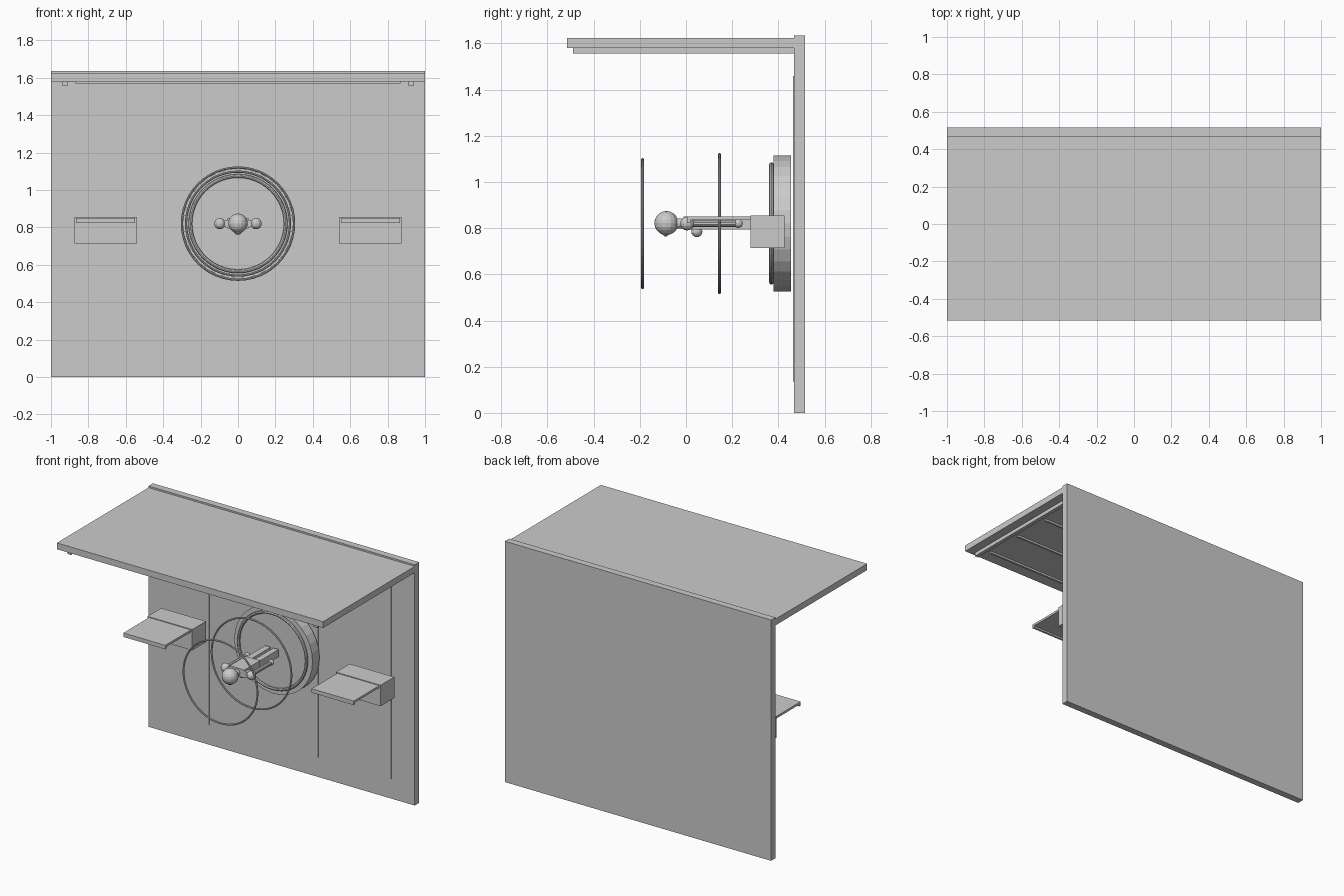
import bpy
from math import pi

if "Cube" in bpy.data.objects:
    bpy.data.objects.remove(bpy.data.objects["Cube"])


def box(name, x, y, z):
    """Box from (min, max) ranges."""
    bpy.ops.mesh.primitive_cube_add(size=1, location=[sum(r) / 2 for r in (x, y, z)])
    o = bpy.context.object
    o.name = name
    o.scale = [r[1] - r[0] for r in (x, y, z)]
    bpy.ops.object.transform_apply(location=False, rotation=False)
    return o


def ball(name, loc, r, seg=12, rings=8, scale=(1, 1, 1)):
    bpy.ops.mesh.primitive_uv_sphere_add(segments=seg, ring_count=rings, radius=r, location=loc)
    o = bpy.context.object
    o.name = name
    o.scale = scale
    return o


def tube(name, x, z, y0, y1, r, sides):
    """Cylinder along y."""
    bpy.ops.mesh.primitive_cylinder_add(vertices=sides, radius=r, depth=y1 - y0,
                                        location=(x, (y0 + y1) / 2, z), rotation=(pi / 2, 0, 0))
    bpy.context.object.name = name


def hoop(name, y, outer, minor):
    bpy.ops.mesh.primitive_torus_add(major_radius=outer - minor, minor_radius=minor,
                                     major_segments=48, minor_segments=8,
                                     location=(0, y, CZ), rotation=(pi / 2, 0, 0))
    bpy.context.object.name = name


CZ = 0.82

# Wall with thin seams
box("back_wall", (-1, 1), (0.468, 0.515), (0, 1.635))
for x in (-0.545, 0.273, 0.82):
    box("wall_seam", (x - 0.004, x + 0.004), (0.464, 0.47), (0.135, 1.46))

# Ceiling with side rails and cross strips
box("ceiling", (-1, 1), (-0.515, 0.468), (1.581, 1.624))
for s in (-1, 1):
    box("ceiling_rail", (s * 0.925 - 0.013, s * 0.925 + 0.013), (-0.49, 0.468), (1.556, 1.582))
for y in (-0.413, -0.138, 0.138, 0.413):
    box("ceiling_strip", (-0.87, 0.87), (y - 0.007, y + 0.007), (1.568, 1.582))

# Round hatch and the free-floating hoops
tube("hatch", 0, CZ, 0.38, 0.455, 0.294, 32)
hoop("hatch_rim", 0.37, 0.265, 0.01)
hoop("middle_hoop", 0.145, 0.306, 0.006)
hoop("front_hoop", -0.188, 0.284, 0.006)

# Side consoles with shelves
for s in (-1, 1):
    def span(a, b):
        return tuple(sorted((s * a, s * b)))
    box("console", span(0.54, 0.875), (0.28, 0.427), (0.713, 0.855))
    box("console_shelf", span(0.55, 0.865), (0.005, 0.28), (0.835, 0.85))
    box("shelf_lip", span(0.55, 0.865), (0.005, 0.02), (0.823, 0.84))

# Floating figure, lying along y with the feet at the hatch
ball("head", (0, -0.085, 0.822), 0.052, 16, 10)
ball("visor", (0, -0.088, 0.776), 0.015, scale=(1.2, 0.8, 0.8))
tube("neck", 0, 0.82, -0.04, 0.0, 0.022, 12)
box("torso", (-0.055, 0.055), (-0.01, 0.16), (0.795, 0.85))
ball("chest_unit", (0, 0.047, 0.785), 0.024)
for s in (-1, 1):
    ball("shoulder", (s * 0.097, 0.005, CZ), 0.03)
    tube("shoulder_joint", s * 0.06, CZ, -0.01, 0.03, 0.02, 10)
    tube("arm", s * 0.09, CZ, 0.01, 0.22, 0.014, 10)
    ball("hand", (s * 0.09, 0.227, CZ), 0.019)
    box("leg", (s * 0.03 - 0.02, s * 0.03 + 0.02), (0.155, 0.365), (0.795, 0.845))
